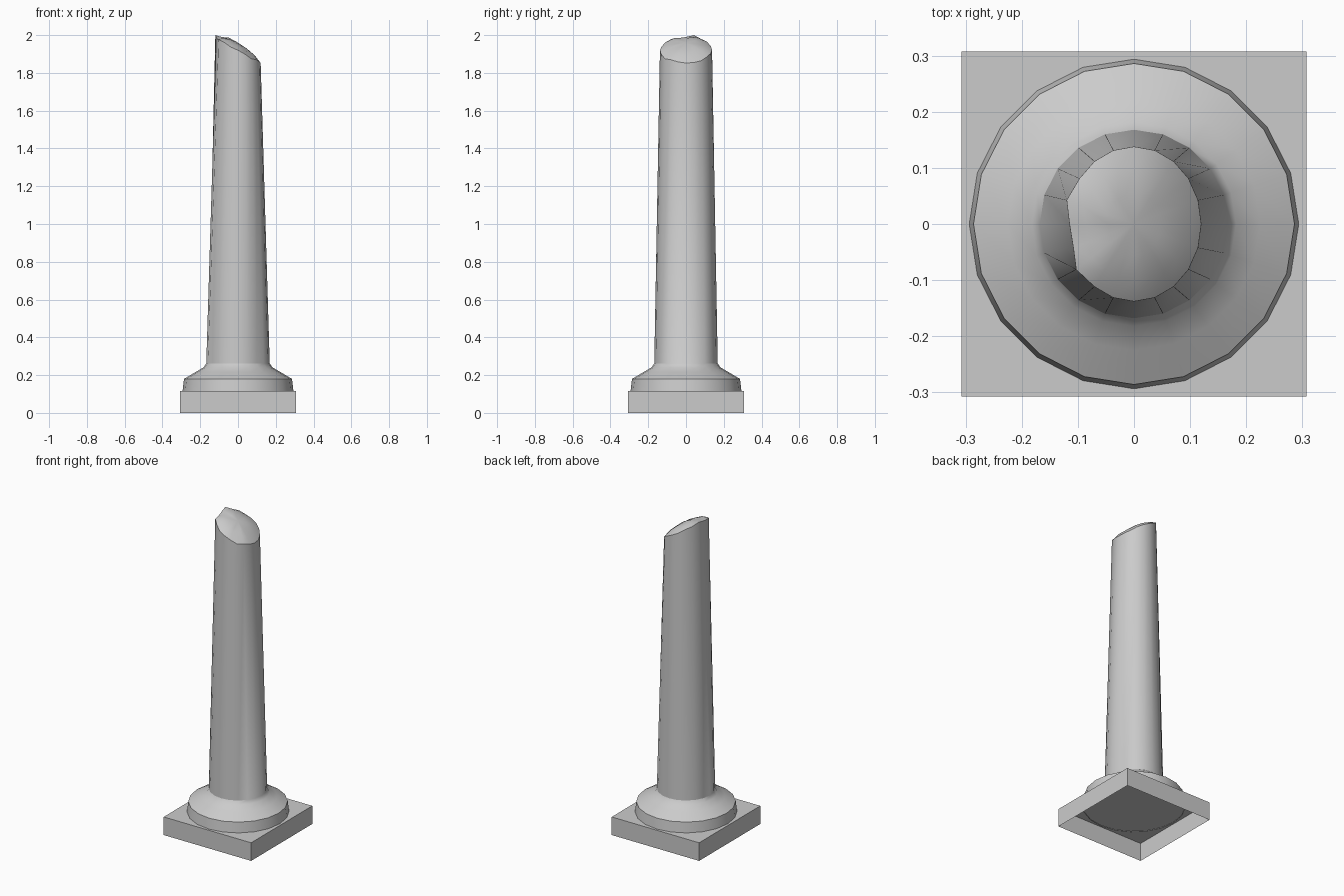
import bpy, bmesh, math

if "Cube" in bpy.data.objects:
    bpy.data.objects.remove(bpy.data.objects["Cube"])

N = 20  # sides of all round parts


def make_object(name, bm):
    me = bpy.data.meshes.new(name)
    bm.to_mesh(me)
    bm.free()
    ob = bpy.data.objects.new(name, me)
    bpy.context.collection.objects.link(ob)
    return ob


def smooth(ob, angle):
    bpy.ops.object.select_all(action='DESELECT')
    ob.select_set(True)
    bpy.context.view_layer.objects.active = ob
    bpy.ops.object.shade_smooth_by_angle(angle=math.radians(angle))


def bridge(bm, a, b):
    for i in range(N):
        j = (i + 1) % N
        bm.faces.new((a[i], a[j], b[j], b[i]))


def ring(bm, radius, z):
    return [bm.verts.new((radius * math.cos(math.tau * i / N),
                          radius * math.sin(math.tau * i / N), z)) for i in range(N)]


# Square plinth, open underneath
bm = bmesh.new()
bmesh.ops.create_cube(bm, size=1)
for v in bm.verts:
    v.co = (v.co.x * 0.614, v.co.y * 0.614, (v.co.z + 0.5) * 0.115)
bmesh.ops.delete(bm, geom=[f for f in bm.faces if f.normal.z < -0.5], context='FACES_ONLY')
make_object("plinth", bm)

# Column: moulded foot, tapering shaft and broken top
bm = bmesh.new()
profile = [(0.294, 0.112), (0.286, 0.18), (0.225, 0.216), (0.182, 0.241), (0.168, 0.262)]
rings = [ring(bm, r, z) for r, z in profile]

# Broken rim: slightly oval, slanting down toward +x
jitter = [0, 0, 0, .005, .005, .003, 0, .005, .004, .012,
          0, -.007, .002, 0, -.005, 0, 0, -.005, .005, .003]
rim = []
for i in range(N):
    a = math.tau * i / N
    rim.append(bm.verts.new((0.120 * math.cos(a), 0.138 * math.sin(a),
                             1.92 - 0.068 * math.cos(a) + jitter[i])))
rim[9].co.x, rim[9].co.z = -0.12, 2.0
rim[10].co.x = -0.115
rim[11].co.x = -0.108
rim[12].co.x = -0.103
rings.append(rim)

# Low dome of the broken surface
for s, lift in ((0.75, 0.022), (0.4, 0.034)):
    rings.append([bm.verts.new((v.co.x * s, v.co.y * s,
                                min(1.92 + (v.co.z - 1.92) * s + lift, 1.99))) for v in rim])
for a, b in zip(rings, rings[1:]):
    bridge(bm, a, b)
tip = bm.verts.new((0, 0, 1.96))
for i in range(N):
    bm.faces.new((rings[-1][i], rings[-1][(i + 1) % N], tip))
bmesh.ops.recalc_face_normals(bm, faces=bm.faces)
smooth(make_object("broken_column", bm), 32)
